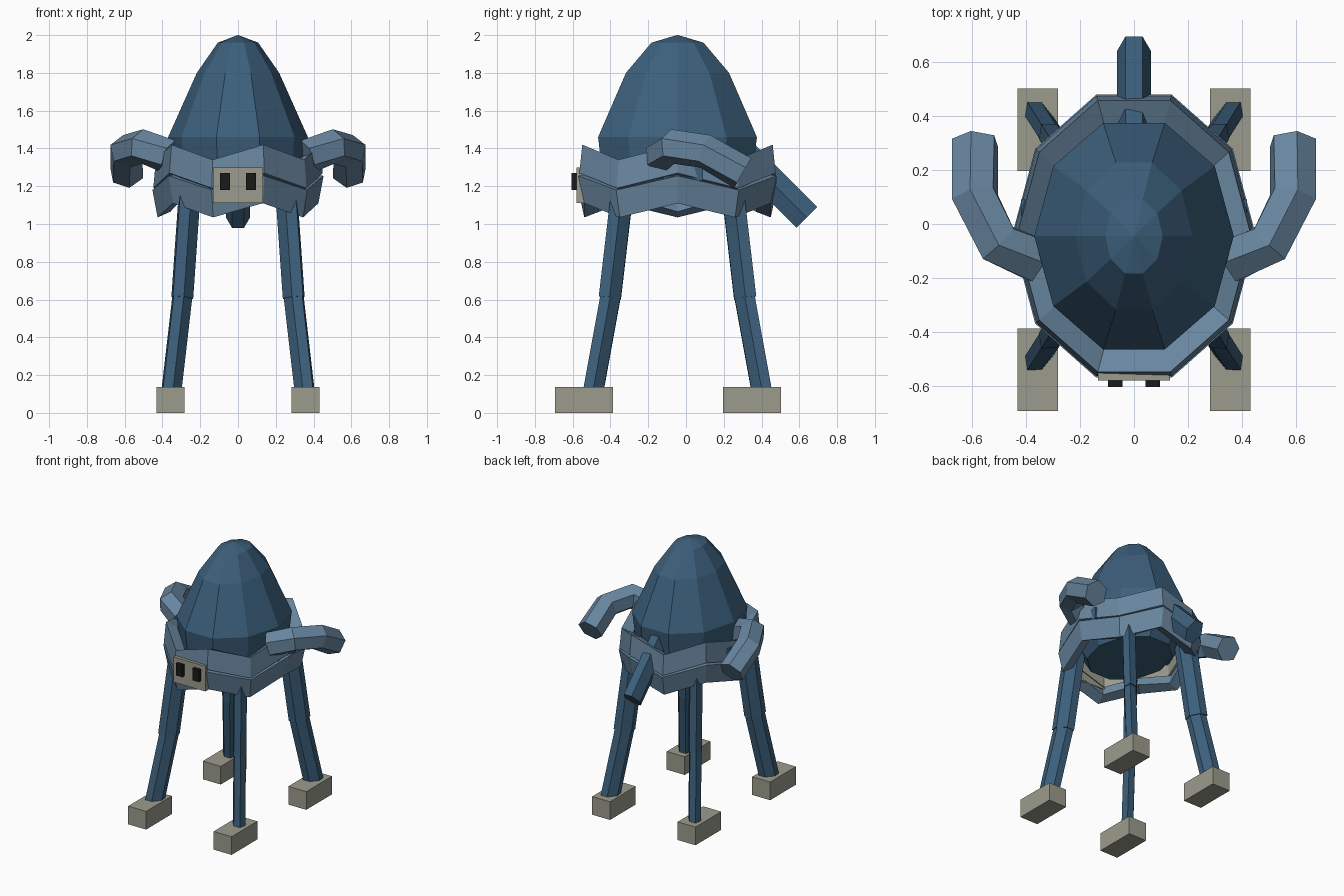
import bpy, bmesh, math
from mathutils import Vector

if "Cube" in bpy.data.objects:
    bpy.data.objects.remove(bpy.data.objects["Cube"])

CY = -0.045  # body centre in y


def mat(name, col):
    m = bpy.data.materials.new(name)
    m.diffuse_color = (*col, 1)
    m.use_nodes = True
    m.node_tree.nodes["Principled BSDF"].inputs["Base Color"].default_value = m.diffuse_color
    return m


BLUE = mat("dark_blue", (0.045, 0.115, 0.2))
PALE = mat("pale_blue", (0.14, 0.24, 0.35))
STONE = mat("stone", (0.33, 0.33, 0.27))
BLACK = mat("black", (0.01, 0.01, 0.01))


def loft(name, rings, material, closed=False):
    """Skin a list of point rings; cap the ends or join them into a loop."""
    bm = bmesh.new()
    vs = [[bm.verts.new(p) for p in r] for r in rings]
    n, m = len(vs[0]), len(vs)
    for i in range(m if closed else m - 1):
        a, b = vs[i], vs[(i + 1) % m]
        for j in range(n):
            k = (j + 1) % n
            bm.faces.new((a[j], a[k], b[k], b[j]))
    if not closed:
        bm.faces.new(vs[0])
        bm.faces.new(vs[-1])
    bmesh.ops.recalc_face_normals(bm, faces=bm.faces)
    me = bpy.data.meshes.new(name)
    bm.to_mesh(me)
    bm.free()
    me.materials.append(material)
    ob = bpy.data.objects.new(name, me)
    bpy.context.collection.objects.link(ob)
    return ob


def tube(name, path, rx, ry, material, side=(1, 0, 0)):
    """Six-sided tube along a path, rx wide along side and ry across it."""
    pts = [Vector(p) for p in path]
    rings = []
    for i, p in enumerate(pts):
        d = (pts[min(i + 1, len(pts) - 1)] - pts[max(i - 1, 0)]).normalized()
        v = d.cross(Vector(side)).normalized()
        u = v.cross(d)
        rings.append([p + u * rx * math.cos(t) + v * ry * math.sin(t)
                      for t in (math.radians(60 * k) for k in range(6))])
    return loft(name, rings, material)


def box(name, lo, hi, material):
    return loft(name, [[(lo[0], lo[1], z), (hi[0], lo[1], z), (hi[0], hi[1], z), (lo[0], hi[1], z)]
                       for z in (lo[2], hi[2])], material)


def oval(rx, ry, z):
    return [(rx * math.cos(k * math.pi / 5), CY + ry * math.sin(k * math.pi / 5), z)
            for k in range(10)]


def zigzag_band(name, section, drop, material):
    """Ten-sided hoop whose corners alternate high and low."""
    rings = []
    for k in range(10):
        a = k * math.pi / 5
        rings.append([(0.453 * s * math.cos(a), CY + 0.552 * s * math.sin(a), z - drop * (k % 2))
                      for s, z in section])
    return loft(name, rings, material, closed=True)


# Domed body
loft("body", [oval(rx, ry, z) for rx, ry, z in (
    (0.27, 0.33, 1.13), (0.35, 0.42, 1.28), (0.37, 0.442, 1.46),
    (0.218, 0.287, 1.8), (0.107, 0.145, 1.96), (0.002, 0.003, 2.0))], BLUE)

# Hoops round the waist
zigzag_band("upper_band", [(0.96, 1.42), (0.99, 1.27), (0.84, 1.25), (0.80, 1.38)], 0.08, PALE)
zigzag_band("lower_band", [(1.0, 1.255), (0.94, 1.11), (0.79, 1.14), (0.84, 1.27)], 0.075, PALE)
zigzag_band("inner_band", [(0.92, 1.29), (0.92, 1.23), (0.76, 1.18), (0.76, 1.27)], 0.065, STONE)

# Face plate and eyes
box("face_plate", (-0.133, -0.58, 1.11), (0.133, -0.46, 1.3), STONE)
for s, n in ((-1, "left"), (1, "right")):
    x = s * 0.069
    box(n + "_eye", (x - 0.027, -0.605, 1.18), (x + 0.027, -0.57, 1.27), BLACK)

    # Shoulder block and curved arm
    xs = sorted((s * 0.3, s * 0.42))
    box(n + "_shoulder", (xs[0], -0.12, 1.23), (xs[1], 0.09, 1.32), BLUE)
    tube(n + "_arm", [(s * 0.36, -0.135, 1.355), (s * 0.505, -0.07, 1.41),
                      (s * 0.59, 0.1, 1.385), (s * 0.59, 0.3, 1.27)],
         0.092, 0.092, PALE, side=(0.15 * s, 0.1, 1))

    # Legs and feet
    for f, m in ((-1, "front"), (1, "back")):
        def at(x, y, z):
            return (s * x, CY + f * y, z)
        diag = (s * 0.64, f * 0.77, 0)
        tube(f"{m}_{n}_upper_leg", [at(0.25, 0.283, 1.25), at(0.295, 0.358, 0.61)],
             0.077, 0.05, BLUE, diag)
        tube(f"{m}_{n}_lower_leg", [at(0.293, 0.352, 0.63), at(0.352, 0.445, 0.12)],
             0.07, 0.046, BLUE, diag)
        y = -0.095 + f * 0.445
        box(f"{m}_{n}_foot", (s * 0.357 - 0.075, y - 0.153, 0),
            (s * 0.357 + 0.075, y + 0.153, 0.137), STONE)

# Tail
tube("tail", [(0, 0.3, 1.375), (0, 0.64, 1.035)], 0.064, 0.09, BLUE)
